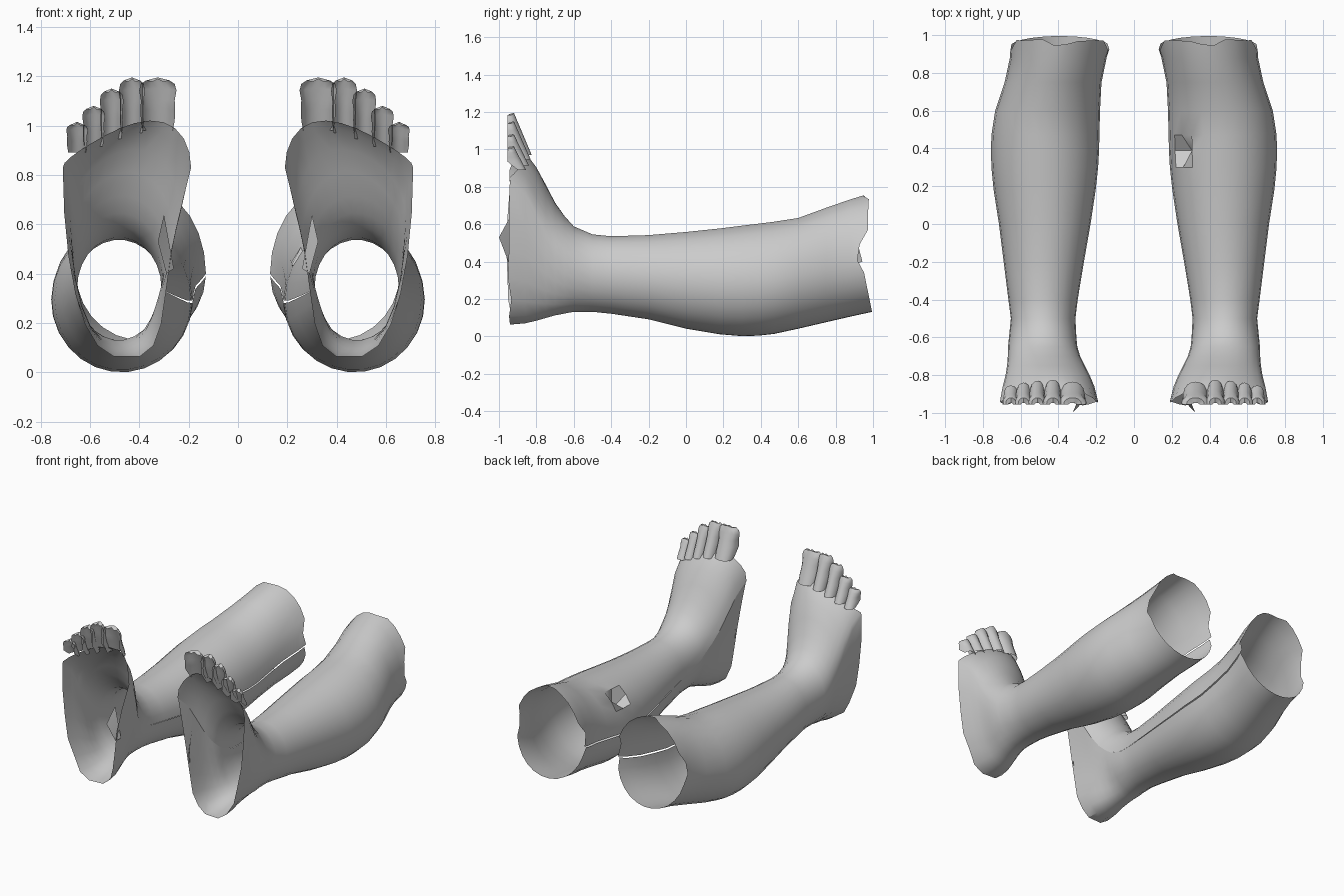
import bpy, math, random

if "Cube" in bpy.data.objects:
    bpy.data.objects.remove(bpy.data.objects["Cube"])

SEG = 26
skin = bpy.data.materials.new("grey_skin")
skin.diffuse_color = (0.6, 0.6, 0.6, 1)
skin.use_nodes = True
skin.node_tree.nodes["Principled BSDF"].inputs["Base Color"].default_value = skin.diffuse_color

# Cross-sections: y, inner x, outer x, bottom z, widest z, top z, toe slope
RINGS = [
    (0.96, 0.13, 0.655, 0.13, 0.40, 0.755, 0),
    (0.88, 0.145, 0.657, 0.105, 0.38, 0.735, 0),
    (0.75, 0.172, 0.685, 0.075, 0.35, 0.69, 0),
    (0.6, 0.18, 0.735, 0.04, 0.32, 0.635, 0),
    (0.47, 0.183, 0.755, 0.012, 0.295, 0.615, 0),
    (0.39, 0.185, 0.757, 0.003, 0.29, 0.605, 0),
    (0.30, 0.19, 0.755, 0.0, 0.29, 0.594, 0),
    (0.18, 0.203, 0.743, 0.01, 0.29, 0.579, 0),
    (0.0, 0.23, 0.715, 0.04, 0.30, 0.56, 0),
    (-0.2, 0.265, 0.69, 0.09, 0.315, 0.543, 0),
    (-0.4, 0.298, 0.665, 0.12, 0.33, 0.537, 0),
    (-0.5, 0.31, 0.652, 0.13, 0.34, 0.547, 0),
    (-0.6, 0.305, 0.662, 0.13, 0.37, 0.59, 0),
    (-0.65, 0.30, 0.667, 0.12, 0.41, 0.645, 0.03),
    (-0.7, 0.285, 0.668, 0.11, 0.46, 0.715, 0.08),
    (-0.75, 0.26, 0.672, 0.095, 0.54, 0.81, 0.15),
    (-0.8, 0.235, 0.68, 0.08, 0.64, 0.90, 0.22),
    (-0.86, 0.21, 0.695, 0.065, 0.75, 0.975, 0.30),
    (-0.94, 0.19, 0.71, 0.058, 0.83, 1.0, 0.36),
]

# Toes: x, tip z, half width, length, y at the root
TOES = [
    (0.325, 1.195, 0.072, 0.215, -0.835),
    (0.430, 1.195, 0.050, 0.225, -0.825),
    (0.512, 1.150, 0.046, 0.205, -0.83),
    (0.585, 1.080, 0.044, 0.165, -0.84),
    (0.652, 1.015, 0.042, 0.125, -0.855),
]


def make(name, verts, faces, side):
    """Build a smooth open shell, mirrored by side."""
    mesh = bpy.data.meshes.new(name)
    mesh.from_pydata([(x * side, y, z) for x, y, z in verts], [], faces)
    if side < 0:
        mesh.flip_normals()
    mesh.materials.append(skin)
    obj = bpy.data.objects.new(name, mesh)
    bpy.context.collection.objects.link(obj)
    bpy.context.view_layer.objects.active = obj
    obj.select_set(True)
    bpy.ops.object.shade_smooth_by_angle(angle=math.radians(35))
    obj.select_set(False)


def grid_faces(rows, cols):
    return [(r * cols + c, r * cols + c + 1, (r + 1) * cols + c + 1, (r + 1) * cols + c)
            for r in range(rows - 1) for c in range(cols - 1)]


def leg_shell(side, label):
    """Hollow leg and foot, open at knee and sole, split along the inner seam."""
    random.seed(4)
    verts = []
    for i, (y, xi, xo, zb, zm, zt, slope) in enumerate(RINGS):
        cx, hw = (xi + xo) / 2, (xo - xi) / 2
        gap = 0.04 * max(0, min(1, (y + 0.6) / 1.2))
        foot = max(0, min(1, (-0.6 - y) / 0.3))
        for k in range(SEG + 1):
            # start and end on the inner side
            a = math.pi + gap + (2 * math.pi - gap) * k / SEG
            c, u = math.cos(a), math.sin(a)
            blunt = 1 - 0.25 * foot if u < 0 else 1  # rounder, wider heel
            x = cx + hw * math.copysign(abs(c) ** blunt, c)
            z = zm + (zt - zm if u > 0 else zm - zb) * u
            if u < 0 and c < 0:                     # arch of the foot
                x += 0.06 * foot * math.sin(-u * math.pi)
            z -= slope * (x - cx) * max(u, 0)       # toe line drops outwards
            yy = y
            if i == 0:                              # ragged knee edge
                yy += 0.025 * abs(u) - 0.02 + random.uniform(-0.03, 0.025) * (u > -0.2)
                yy += 0.03 * max(-u, 0)
            if i == len(RINGS) - 1:                 # uneven sole edge, set back under the toes
                yy += random.uniform(-0.012, 0.008) - 0.012 * (0.3 < z < 0.7)
                yy += 0.05 * max(0, min(1, (u - 0.3) / 0.4))
            verts.append((x, yy, z))
    # small sharp dent on the upper inner calf of one leg
    if side > 0:
        n = 5 * (SEG + 1) + 23
        x, y, z = verts[n]
        verts[n] = (x + 0.05, y, z - 0.09)
    make(label + "_leg_shell", verts, grid_faces(len(RINGS), SEG + 1), side)


def toe_shell(side, label, n, x0, tip, r, length, root):
    """Half-tube toe, open towards the sole and curling over at the tip."""
    verts, cols = [], 9
    shape = [(0.0, 0.85), (0.2, 0.95), (0.4, 0.98), (0.6, 0.95),
             (0.8, 1.05), (0.93, 0.95), (1.0, 0.65), (0.97, 0.3)]
    for j, (t, w) in enumerate(shape):
        back = root + (-0.92 - root) * t - (0.03 if j == 7 else 0)
        front = -0.90 - 0.055 * min(1, t * 2.5)
        for k in range(cols):
            a = math.pi * k / (cols - 1)
            verts.append((x0 - r * w * math.cos(a),
                          front + (back - front) * math.sin(a) ** 0.8,
                          tip - length * (1 - t) - 0.012 * abs(math.cos(a)) * t))
    make(f"{label}_toe_{n}", verts, grid_faces(len(shape), cols), side)


for side, label in ((1, "right"), (-1, "left")):
    leg_shell(side, label)
    for n, toe in enumerate(TOES, 1):
        toe_shell(side, label, n, *toe)
    # loose skin flap at the arch edge
    make(label + "_arch_flap",
         [(0.26, -0.93, 0.42), (0.30, -0.94, 0.64), (0.325, -1.0, 0.53), (0.29, -0.95, 0.40)],
         [(0, 1, 2), (0, 2, 3)], side)
